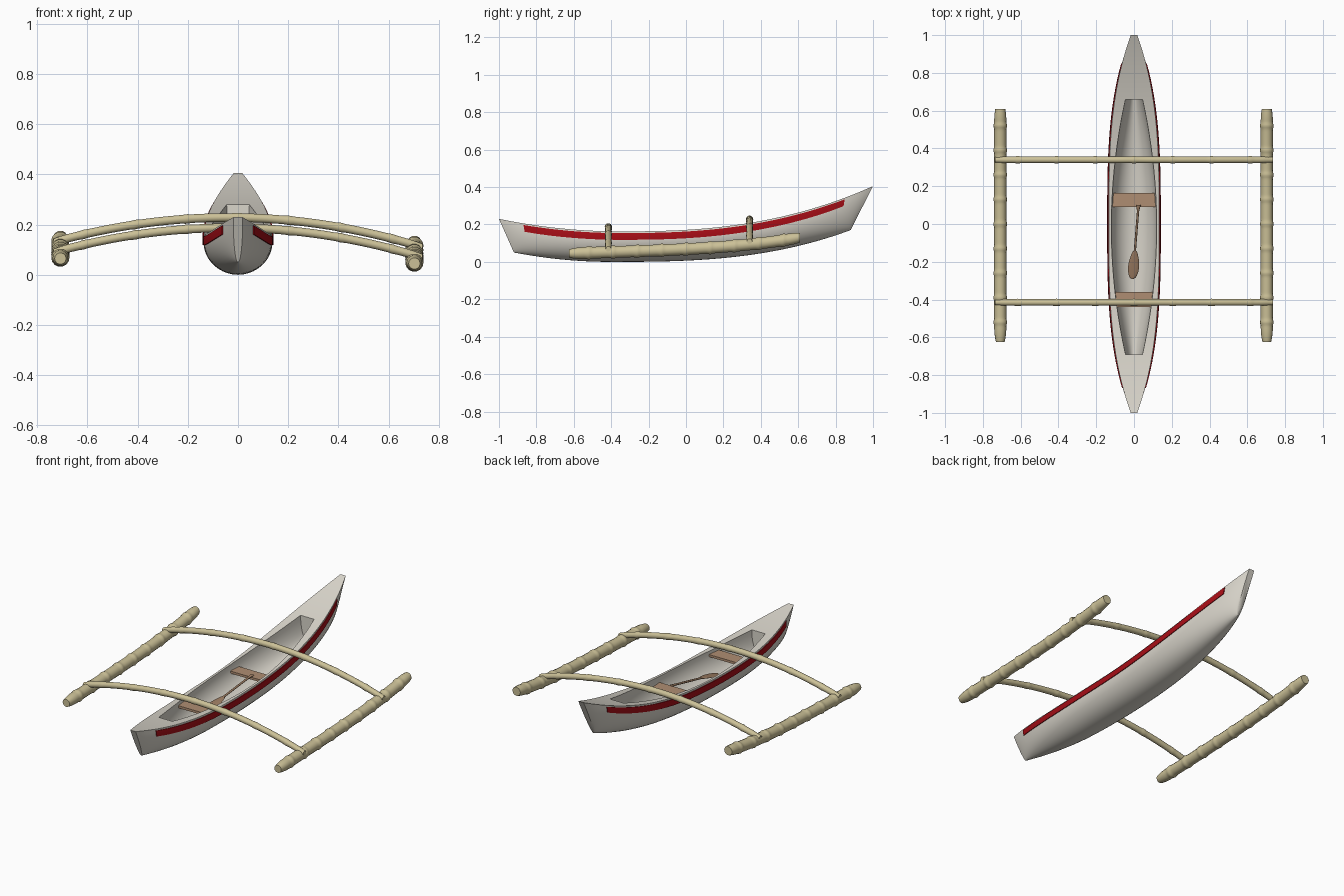
import bpy, bmesh, math
from mathutils import Vector

if "Cube" in bpy.data.objects:
    bpy.data.objects.remove(bpy.data.objects["Cube"], do_unlink=True)


def material(name, rgb):
    mat = bpy.data.materials.new(name)
    mat.use_nodes = True
    mat.diffuse_color = (*rgb, 1)
    mat.node_tree.nodes["Principled BSDF"].inputs["Base Color"].default_value = (*rgb, 1)
    return mat


HULL = material("pale hull paint", (0.70, 0.67, 0.60))
RED = material("dark red paint", (0.38, 0.004, 0.008))
BAMBOO = material("bamboo", (0.60, 0.53, 0.31))
BENCH = material("bench wood", (0.43, 0.27, 0.17))
PADDLE = material("paddle wood", (0.33, 0.20, 0.12))


def finish(name, bm, mat, angle=40):
    bmesh.ops.remove_doubles(bm, verts=bm.verts, dist=0.00005)
    bmesh.ops.recalc_face_normals(bm, faces=bm.faces)
    mesh = bpy.data.meshes.new(name)
    bm.to_mesh(mesh)
    bm.free()
    mesh.materials.append(mat)
    obj = bpy.data.objects.new(name, mesh)
    bpy.context.collection.objects.link(obj)
    bpy.ops.object.select_all(action="DESELECT")
    obj.select_set(True)
    bpy.context.view_layer.objects.active = obj
    bpy.ops.object.shade_smooth_by_angle(angle=math.radians(angle))
    return obj


def bridge(bm, a, b, closed=False):
    n = len(a)
    for i in range(n if closed else n - 1):
        j = (i + 1) % n
        bm.faces.new((a[i], a[j], b[j], b[i]))


# Hull lines: t runs from bow (-1) to stern (1)
FRONT, BACK = -0.69, 0.66
TUMBLE = -0.26


def sheer(t):
    p = t + 0.35
    return 0.163 + (0.242 * (p / 1.35) ** 2.5 if p > 0 else 0.067 * (p / 0.65) ** 2)


def rake(t):
    return -math.copysign(0.12 if t > 0 else 0.08, t) * abs(t) ** 8


def keel(t):
    p = t + rake(t) + 0.4
    return 0.17 * (p / 1.28) ** 2.8 if p > 0 else 0.05 * (p / 0.52) ** 2


def half_width(t):
    return 0.018 + 0.12 * (1 - abs(t) ** 3.1)


def hull_point(t, depth, side=1, grow=0.0):
    sine = TUMBLE + depth * (1 - TUMBLE)
    x = half_width(t) * math.sqrt(max(0, 1 - sine * sine)) + grow
    return Vector((side * x, t + rake(t) * depth, sheer(t) + (keel(t) - sheer(t)) * depth))


def well_width(t):
    s = (t - (FRONT + BACK) / 2) / ((BACK - FRONT) / 2)
    return 0.045 + 0.075 * (1 - s * s)


def well_point(t, angle):
    drop = sheer(t) - keel(t) - 0.035
    return Vector((well_width(t) * math.cos(angle), t, sheer(t) - drop * math.sin(angle)))


def spread(a, b, n):
    return [a + (b - a) * i / n for i in range(n + 1)]


# Hull: outer shell, decks, side rims and hollow well
bm = bmesh.new()
start = math.asin(TUMBLE)
depths = [(math.sin(a) - TUMBLE) / (1 - TUMBLE) for a in spread(start, math.pi / 2, 12)]
stations = spread(-1, FRONT, 14) + spread(FRONT, BACK, 36)[1:] + spread(BACK, 1, 16)[1:]
shell_prev = deck_prev = well_prev = None
for t in stations:
    ring = [hull_point(t, d) for d in depths] + [hull_point(t, d, -1) for d in depths[-2::-1]]
    shell = [bm.verts.new(p) for p in ring]
    edge = ring[0].x
    inside = FRONT - 1e-6 <= t <= BACK + 1e-6
    lip = well_width(t) if inside else edge * 0.45
    deck = [bm.verts.new((x, t, sheer(t))) for x in (edge, lip, -lip, -edge)]
    well = [bm.verts.new(well_point(t, a)) for a in spread(0, math.pi, 16)] if inside else None
    if shell_prev:
        bridge(bm, shell_prev, shell)
        if well and well_prev:
            bridge(bm, deck_prev[:2], deck[:2])
            bridge(bm, deck_prev[2:], deck[2:])
            bridge(bm, well_prev, well)
        else:
            bridge(bm, deck_prev, deck)
    if abs(t) == 1:
        bm.faces.new(shell)
    if well and (abs(t - FRONT) < 1e-6 or abs(t - BACK) < 1e-6):
        bm.faces.new([bm.verts.new(v.co) for v in well])
    shell_prev, deck_prev, well_prev = shell, deck, well
finish("hull", bm, HULL)

# Painted side stripes
for side, label in ((1, "left"), (-1, "right")):
    bm = bmesh.new()
    previous = None
    for t in spread(-0.87, 0.85, 50):
        height = sheer(t) - keel(t)
        rows = [[hull_point(t, drop / height, side, grow)
                 for drop in spread(0.009, 0.045, 3)] for grow in (0.004, -0.003)]
        ring = [bm.verts.new(p) for p in rows[0] + rows[1][::-1]]
        if previous:
            bridge(bm, previous, ring, True)
        else:
            bm.faces.new(ring)
        previous = ring
    bm.faces.new(previous)
    finish(label + "_stripe", bm, RED)


def sweep(name, mat, axis, stops, centre, radii, sides=14):
    """Sweep an oval along the x or y axis; radii gives (across, up)."""
    bm = bmesh.new()
    previous = None
    for s in stops:
        c, (across, up) = Vector(centre(s)), radii(s)
        ring = []
        for a in spread(0, math.tau, sides)[:-1]:
            u, z = across * math.cos(a), up * math.sin(a)
            ring.append(bm.verts.new(c + Vector((0, u, z) if axis == "x" else (u, 0, z))))
        if previous:
            bridge(bm, previous, ring, True)
        else:
            bm.faces.new(ring)
        previous = ring
    bm.faces.new(previous)
    return finish(name, bm, mat, 50)


def bamboo_radius(radius, half, gap, bulge, tip):
    """Cane radius with swollen joints and tapered ends."""
    def radii(s):
        away = abs((s + gap / 2) % gap - gap / 2)
        r = radius * (1 + bulge * math.exp(-(away / 0.012) ** 2))
        r *= 1 - tip * max(0, (abs(s) - half + 0.07) / 0.07) ** 2
        return r, r
    return radii


# Bamboo floats, the left one riding slightly lower
def float_centre(x):
    def centre(y):
        q = (y + 0.62) / 1.23
        return x, y, 0.055 - 0.014 * x + 0.04 * q + 0.045 * q ** 4
    return centre


for x, label in ((0.703, "left"), (-0.708, "right")):
    sweep(label + "_float", BAMBOO, "y", spread(-0.625, 0.61, 150), float_centre(x),
          bamboo_radius(0.032, 0.62, 0.13, 0.14, 0.25))

# Arched bamboo cross beams
for y, top, label in ((-0.415, 0.187, "front"), (0.34, 0.228, "rear")):
    sweep(label + "_beam", BAMBOO, "x", spread(-0.735, 0.735, 140),
          lambda x: (x, y, top - 0.2 * x * x - 0.014 * x),
          bamboo_radius(0.0175, 0.735, 0.205, 0.12, 0.2))

# Bench boards
for y, width, depth, label in ((-0.4, 0.105, 0.08, "front"), (0.127, 0.115, 0.076, "rear")):
    bm = bmesh.new()
    bmesh.ops.create_cube(bm, size=1)
    bmesh.ops.scale(bm, verts=bm.verts, vec=(2 * width, depth, 0.014))
    bmesh.ops.translate(bm, verts=bm.verts, vec=(0, y, 0.137))
    finish(label + "_bench", bm, BENCH)


# Paddle leaning on the rear bench
def paddle_radii(y):
    s = (y + 0.29) / 0.39
    if s < 0.38:
        blade = max(0, math.sin(math.pi * (s / 0.38) ** 0.8)) ** 0.7
        return 0.007 + 0.022 * blade, 0.005
    grip = 0.006 * max(0, (s - 0.92) / 0.08)
    return 0.006 + grip, 0.006


sweep("paddle", PADDLE, "y", spread(-0.29, 0.1, 60),
      lambda y: (0.016 + 0.08 * y, y, 0.135 + 0.18 * y), paddle_radii, 10)
